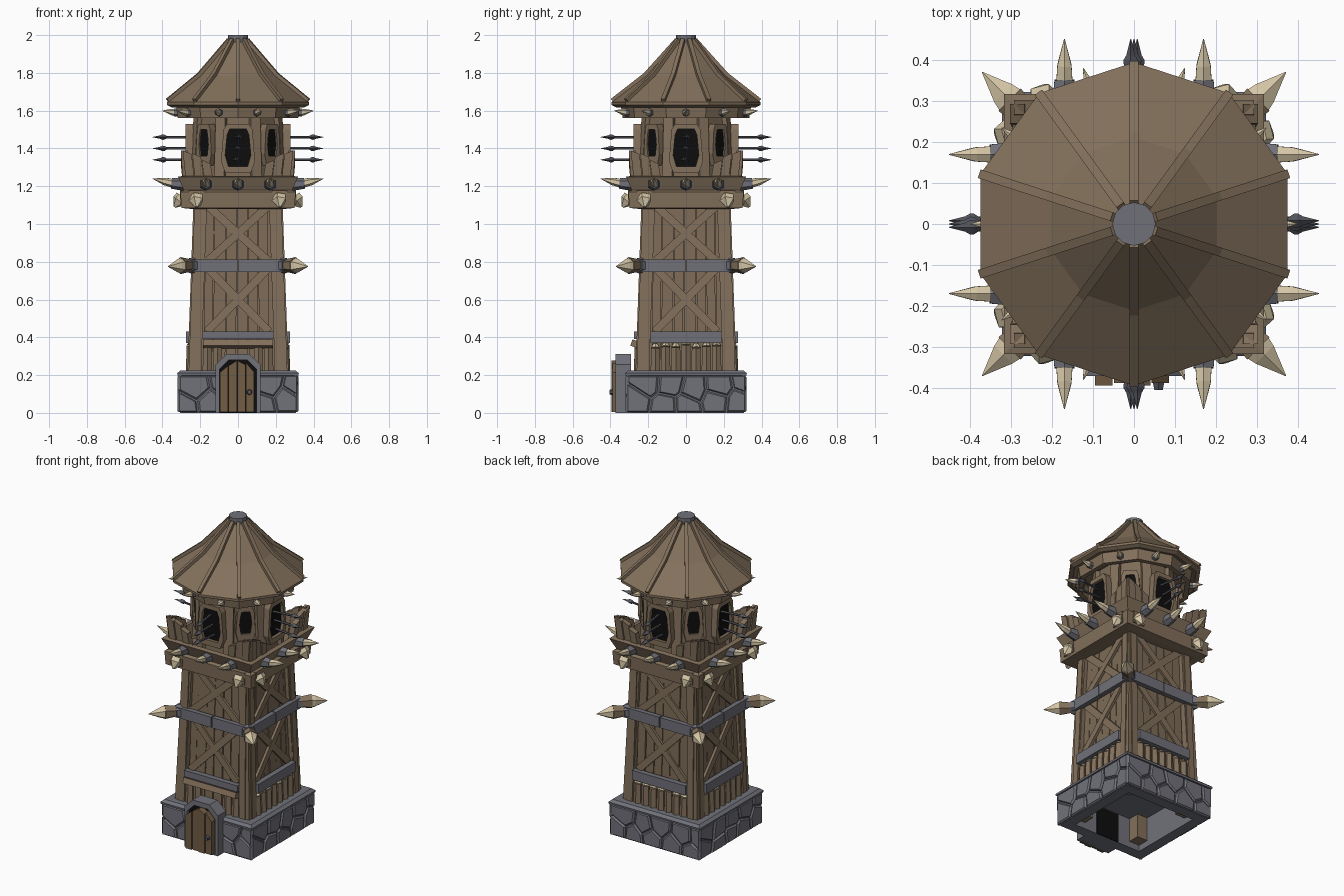
import bpy, bmesh, math, random
from mathutils import Vector, Matrix

if "Cube" in bpy.data.objects:
    bpy.data.objects.remove(bpy.data.objects["Cube"])
random.seed(4)

COLS = {"wood": (.225, .162, .105), "plank_wood": (.205, .147, .095), "door_wood": (.17, .11, .058),
        "stone": (.165, .168, .195), "metal": (.16, .163, .19), "dark_metal": (.085, .087, .105),
        "bone": (.66, .56, .38), "black": (.004, .004, .004)}
MATS = {}
for n, c in COLS.items():
    MATS[n] = bpy.data.materials.new(n)
    MATS[n].diffuse_color = (*c, 1)
PARTS = {}
V = Vector
ROT = [Matrix.Rotation(k * math.pi / 2, 4, 'Z') for k in range(4)]
I4 = Matrix.Identity(4)


def loft(name, mat, rings, M=I4):
    """Skin a list of equal-length point rings, capped at both ends."""
    bm = PARTS.setdefault(name, (bmesh.new(), mat))[0]
    vs = [[bm.verts.new(M @ V(p)) for p in r] for r in rings]
    n = len(vs[0])
    fs = [bm.faces.new((a[i], a[(i + 1) % n], b[(i + 1) % n], b[i]))
          for a, b in zip(vs, vs[1:]) for i in range(n)]
    fs += [bm.faces.new(vs[0]), bm.faces.new(vs[-1])]
    bmesh.ops.recalc_face_normals(bm, faces=fs)


def ngon(r, z, n, a0):
    return [(r * math.cos(a0 + 2 * math.pi * i / n), r * math.sin(a0 + 2 * math.pi * i / n), z) for i in range(n)]


def turned(name, mat, prof, n, a0, M=I4):
    loft(name, mat, [ngon(r, z, n, a0) for r, z in prof], M)


def square(name, mat, prof):
    turned(name, mat, [(h * math.sqrt(2), z) for h, z in prof], 4, math.pi / 4)


def spike(name, mat, a, b, prof, n=6, M=I4):
    """Tapered round bar from a to b; prof holds (fraction, radius)."""
    a, b = V(a), V(b)
    q = (b - a).to_track_quat('Z', 'Y').to_matrix().to_4x4()
    turned(name, mat, [(r, t * (b - a).length) for t, r in prof], n, math.pi / n, M @ Matrix.Translation(a) @ q)


def bar(name, mat, a, b, w, d, nrm, M=I4):
    """Rectangular beam from a to b, w wide and d thick along nrm."""
    a, b, nrm = V(a), V(b), V(nrm)
    s = (b - a).cross(nrm).normalized()
    u = s.cross(b - a).normalized()
    loft(name, mat, [[p + s * i * w / 2 + u * j * d / 2 for i, j in ((-1, -1), (1, -1), (1, 1), (-1, 1))]
                     for p in (a, b)], M)


def plate(name, mat, pts, y0, y1, M=I4):
    loft(name, mat, [[(x, y, z) for x, z in pts] for y in (y0, y1)], M)


def frame(name, mat, outer, inner, y0, y1, y2, M=I4):
    """Surround with a recessed black opening."""
    loft(name, mat, [[(x, y, z) for x, z in p] for p, y in ((outer, y0), (outer, y1), (inner, y1), (inner, y2))], M)
    plate(name + "_opening", "black", inner, y2, y2 - .003, M)


def half(z):
    return .271 - .035 * z


def S(x, off, z):
    return V((x, -(half(z) + off), z))


def cells(w, h, pts, gap):
    """Irregular stone outlines: the rectangle clipped by bisectors between seeds."""
    for p in pts:
        poly = [V((-w, gap)), V((w, gap)), V((w, h)), V((-w, h))]
        for q in pts:
            if q is p:
                continue
            n = (q - p).normalized()
            lim = (p + q).dot(n) / 2 - gap
            new = []
            for a, b in zip(poly, poly[1:] + poly[:1]):
                da, db = a.dot(n) - lim, b.dot(n) - lim
                if da <= 0:
                    new.append(a)
                if da * db < 0:
                    new.append(a.lerp(b, da / (da - db)))
            poly = new
        if len(poly) > 2:
            yield poly


# stone base, hollow underneath, with rim
square("stone_base", "stone", [(.24, .19), (.24, 0), (.306, 0), (.306, .195), (.32, .198), (.322, .21), (.305, .225)])
for M in ROT:
    seeds = [V((-.26 + .13 * i + .04 * j + random.uniform(-.03, .03), .055 + .09 * j + random.uniform(-.025, .025)))
             for i in range(5) for j in (0, 1)]
    for poly in cells(.315, .197, seeds, .004):
        c = sum(poly, V((0, 0))) / len(poly)
        inn = [c + (q - c) * .87 for q in poly]
        loft("base_stones", "stone", [[(q.x, y, q.y) for q in r] for r, y in
                                      ((poly, -.30), (poly, -.311), (inn, -.32))], M)

# door, arch and awning
ARCH = lambda w, h, s: [(-w, 0), (w, 0), (w, h - s), (w * .5, h), (-w * .5, h), (-w, h - s)]
frame("door_arch", "stone", ARCH(.118, .312, .055), ARCH(.098, .28, .05), -.29, -.372, -.35)
plate("doorway_inside", "black", [(-.08, 0), (.08, 0), (.08, .185), (-.08, .185)], -.241, -.236)
for i, (b, t) in enumerate(((.215, .25), (.25, .277), (.277, .255), (.265, .215))):
    x = -.095 + i * .046
    plate("door_planks", "door_wood", [(x, .005), (x + .043, .005), (x + .043, t), (x, b)], -.35, -.395 + .006 * (i % 2))
spike("door_handle", "dark_metal", (.06, -.38, .11), (.06, -.405, .11), [(0, .018), (1, .012)])
bar("door_awning", "wood", (-.185, -.268, .365), (.185, -.268, .365), .035, .045, (0, -1, .35))

# tower core and platform
square("tower_core", "plank_wood", [(half(.2) - .04, .2), (half(1.12) - .04, 1.12)])
square("platform", "wood", [(.25, 1.08), (.30, 1.085), (.305, 1.17), (.27, 1.19)])
square("parapet_trim", "wood", [(.26, 1.17), (.285, 1.175), (.318, 1.25), (.29, 1.255), (.27, 1.2)])

for k, M in enumerate(ROT):
    # corner post, with facing boards, and its foot inside the base
    loft("corner_posts", "wood", [[(half(z) - .035 + i * .033, -half(z) + .035 + j * .033, z)
         for i, j in ((-1, -1), (1, -1), (1, 1), (-1, 1))] for z in (.2, 1.12)], M)
    bar("post_feet", "wood", (.205, -.205, .04), (.205, -.205, .2), .075, .075, (0, 1, 0), M)
    for s in (-1, 1):
        bar("post_boards", "wood", S(s * .214, -.005, .21), S(s * .2, -.005, 1.1), .042, .018, (0, 1, 0), M)
    # vertical wall planks
    x = -.185
    while x < .17:
        w = random.uniform(.05, .07)
        d = random.uniform(-.036, -.028)
        bar("wall_planks", "plank_wood", S(x + w / 2, d, .22), S((x + w / 2) * .93, d, 1.1), w - .006, .02, (0, 1, 0), M)
        x += w
    # crossed braces
    for z0, z1 in ((.43, .77), (.8, 1.1)):
        for s in (-1, 1):
            bar("cross_braces", "wood", S(-s * .165, -.016 + s * .002, z0), S(s * .165, -.016 + s * .002, z1), .042, .016, (0, 1, 0), M)
    # middle iron band and corner spike
    for s in (-1, 1):
        bar("iron_band", "metal", S(s * .003, .008, .78), S(s * .245, .008, .78), .066, .03, (0, 1, 0), M)
    D = lambda r, z: (r * .7071, -r * .7071, z)
    spike("corner_collars", "metal", D(.30, .78), D(.365, .78), [(0, .045), (1, .04)], 6, M)
    spike("corner_stubs", "wood", D(.35, .78), D(.43, .78), [(0, .032), (1, .045)], 6, M)
    spike("corner_spikes", "bone", D(.425, .78), D(.525, .775), [(0, .042), (.25, .036), (1, .001)], 6, M)
    # log palisade with pale cut tops, under a strap
    for i in range(7):
        x = -.162 + i * .054
        if k == 0 and abs(x) < .09:
            continue
        h = .35 + random.uniform(-.008, .008)
        spike("palisade_logs", "wood", (x, -.247, .21), (x, -.245, h), [(0, .029), (1, .027)], 6, M)
        spike("log_tops", "bone", (x, -.245, h), (x, -.238, h + .022), [(0, .026), (1, .012)], 6, M)
    zs = .41 if k == 0 else .4
    bar("palisade_strap", "metal", S(-.188, .002, zs), S(.188, .002, zs), .04 if k == 0 else .06, .034, (0, 1, 0), M)
    # beam ends with blunt bone caps
    for s in (-1, 1):
        bar("beam_ends", "wood", (s * .22, -.2, 1.14), (s * .22, -.308, 1.14), .08, .075, (0, 0, 1), M)
        spike("beam_fangs", "bone", (s * .22, -.295, 1.145), (s * .22, -.336, 1.09), [(0, .038), (.4, .04), (1, .008)], 5, M)
    # parapet spikes in iron collars
    for x in (-.17, 0, .17):
        spike("parapet_collars", "metal", (x, -.28, 1.21), (x, -.352, 1.215), [(0, .036), (1, .028)], 6, M)
        spike("parapet_spikes", "bone", (x, -.345, 1.215), (x, -.452 if x else -.44, 1.24), [(0, .023), (.4, .02), (1, .001)], 6, M)
    # flared parapet boards rising to the corners
    for s in (-1, 1):
        for i, h in enumerate((1.34, 1.375, 1.39)):
            x = .15 + i * .05
            loft("parapet_boards", "wood", [
                [(s * (x - .024), y - .275, 1.2), (s * (x + .023), y - .275, 1.2), (s * (x + .043), y - .287, h), (s * (x - .004), y - .287, h - .02)]
                for y in (-.016 + .006 * (i % 2), .02)], M)

    # windows on the sides and on the corners
    def hexa(w, z0, z1):
        return [(-w * .75, z0), (w * .75, z0), (w, z0 + .06), (w * .85, z1 - .03), (w * .65, z1), (-w * .65, z1), (-w * .85, z1 - .03), (-w, z0 + .06)]
    frame("window_frames", "wood", hexa(.09, 1.27, 1.53), hexa(.068, 1.305, 1.502), -.18, -.277, -.255, M)
    frame("corner_windows", "wood", hexa(.058, 1.31, 1.53), hexa(.036, 1.36, 1.5), -.18, -.258, -.245,
          M @ Matrix.Rotation(math.pi / 4, 4, 'Z'))
    # spears poking out of the window
    for i, z in enumerate((1.34, 1.40, 1.46)):
        x = (i - 1) * .008
        spike("spear_shafts", "dark_metal", (-x * 2, -.24, z), (x, -.40, z), [(0, .007), (1, .007)], 5, M)
        loft("spear_heads", "dark_metal", [[(x - w, y, z), (x, y, z - w * .8), (x + w, y, z), (x, y, z + w * .8)]
             for y, w in ((-.375, .006), (-.39, .017), (-.4, .018), (-.412, .011), (-.452, .001))], M)

# octagonal turret with boards at its edges
turned("turret", "plank_wood", [(.255, 1.18), (.225, 1.63)], 8, math.pi / 8)
for i in range(8):
    a = math.pi / 8 + i * math.pi / 4
    u = V((math.cos(a), math.sin(a), 0))
    bar("turret_posts", "wood", u * .252 + V((0, 0, 1.19)), u * .225 + V((0, 0, 1.62)), .055, .03, u)

# ten-sided roof with skirt, ribs, small spikes and cap
A = math.pi / 2
turned("roof", "wood", [(.3, 1.635), (.37, 1.618), (.395, 1.63), (.395, 1.645), (.212, 1.785), (.052, 1.965)], 10, A)
turned("roof_skirt", "wood", [(.29, 1.625), (.305, 1.56), (.335, 1.56), (.345, 1.625)], 10, A)
turned("roof_cap", "metal", [(.051, 1.95), (.053, 2.0)], 12, 0)
for i in range(10):
    a = A + i * math.pi / 5
    u = V((math.cos(a), math.sin(a), 0))
    P = lambda r, z: u * r + V((0, 0, z))
    bar("roof_ribs", "wood", P(.388, 1.65), P(.212, 1.787), .022, .032, u + V((0, 0, 1.3)))
    bar("roof_ribs", "wood", P(.214, 1.785), P(.046, 1.972), .022, .032, u + V((0, 0, .9)))
    a += math.pi / 10
    u = V((math.cos(a), math.sin(a), 0))
    spike("skirt_collars", "metal", P(.31, 1.59), P(.34, 1.59), [(0, .022), (1, .02)])
    spike("skirt_spikes", "bone", P(.33, 1.59), P(.4, 1.6), [(0, .019), (.3, .017), (1, .001)])

# turn every gathered part into an object
for name, (bm, mat) in PARTS.items():
    me = bpy.data.meshes.new(name)
    bm.to_mesh(me)
    bm.free()
    me.materials.append(MATS[mat])
    bpy.context.collection.objects.link(bpy.data.objects.new(name, me))

for m in bpy.data.materials:
    if m.users and not m.is_grease_pencil:
        m.use_nodes = True
        m.node_tree.nodes["Principled BSDF"].inputs["Base Color"].default_value = m.diffuse_color
